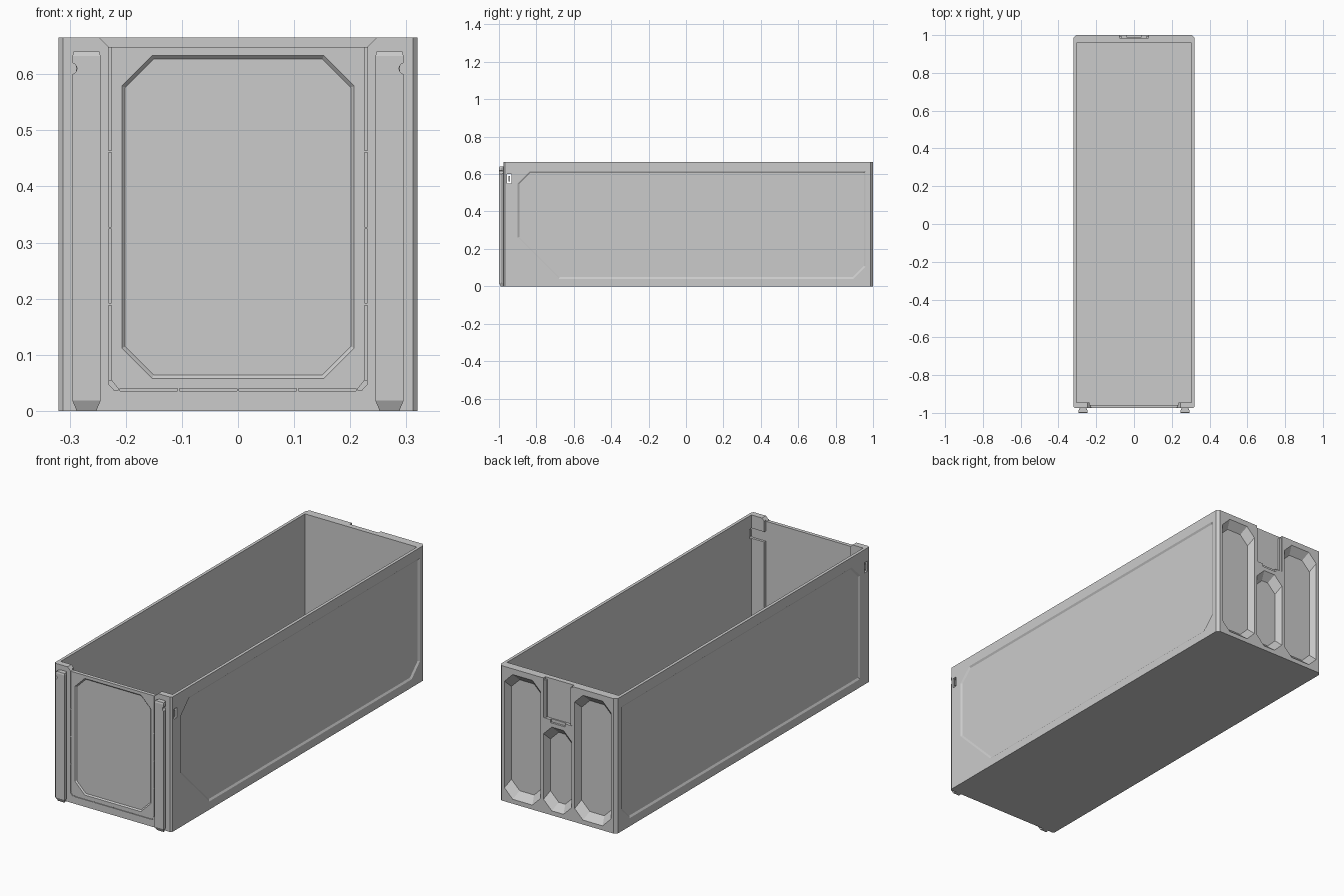
import bpy, bmesh
from mathutils import Vector

if "Cube" in bpy.data.objects:
    bpy.data.objects.remove(bpy.data.objects["Cube"])

H = 0.665          # bin height
W = 0.32           # half width
FRONT, BACK = -0.975, 1.0


def loft(name, rings):
    """Closed solid through a stack of equal-length rings."""
    bm = bmesh.new()
    vs = [[bm.verts.new(p) for p in r] for r in rings]
    n = len(rings[0])
    bm.faces.new(vs[0])
    bm.faces.new(vs[-1])
    for a, b in zip(vs, vs[1:]):
        for i in range(n):
            bm.faces.new((a[i], a[(i + 1) % n], b[(i + 1) % n], b[i]))
    bmesh.ops.recalc_face_normals(bm, faces=bm.faces[:])
    me = bpy.data.meshes.new(name)
    bm.to_mesh(me)
    bm.free()
    ob = bpy.data.objects.new(name, me)
    bpy.context.scene.collection.objects.link(ob)
    return ob


def box(name, x0, x1, y0, y1, z0, z1):
    return loft(name, [[(x0, y0, z), (x1, y0, z), (x1, y1, z), (x0, y1, z)] for z in (z0, z1)])


def octagon(a0, a1, b0, b1, c):
    return [(a0 + c, b0), (a1 - c, b0), (a1, b0 + c), (a1, b1 - c),
            (a1 - c, b1), (a0 + c, b1), (a0, b1 - c), (a0, b0 + c)]


def inset(poly, d):
    """Offset a counter-clockwise convex outline inwards."""
    out = []
    for i, p in enumerate(poly):
        p, q, r = Vector(p), Vector(poly[i - 1]), Vector(poly[(i + 1) % len(poly)])
        e, f = (p - q).normalized(), (r - p).normalized()
        n1, n2 = Vector((-e.y, e.x)), Vector((-f.y, f.x))
        out.append(tuple(p + (n1 + n2) * d / (1 + n1.dot(n2))))
    return out


cutters = []


def recess(place, outer, inner, surf, into, depth):
    """Pocket with sloped walls; place maps (a, b, level) to a 3D point."""
    levels = [(outer, surf - into * 0.01), (outer, surf), (inner, surf + into * depth)]
    cutters.append(loft("cutter", [[place(a, b, s) for a, b in poly] for poly, s in levels]))


def cut_box(*lim):
    cutters.append(box("cutter", *lim))


def on_y(a, b, s):
    return (a, s, b)


def on_x(a, b, s):
    return (s, a, b)


# outer body with bevelled vertical corners
plan = [(-W + .008, FRONT), (W - .008, FRONT), (W, FRONT + .008), (W, BACK - .014),
        (W - .014, BACK), (-W + .014, BACK), (-W, BACK - .014), (-W, FRONT + .008)]
body = loft("bin_body", [[(x, y, z) for x, y in plan] for z in (0, H)])

# hollow interior, thinner front panel between the corner posts
cut_box(-.305, .305, -.945, .958, .02, H + .1)
cut_box(-.235, .235, -.957, -.94, .021, H + .11)

# lowered front edge with sloped ends
notch = [(-.23, .648), (.23, .648), (.262, .68), (-.262, .68)]
cutters.append(loft("cutter", [[(x, y, z) for x, z in notch] for y in (-1.02, -.93)]))

# front octagonal panel
o = octagon(-.207, .207, .058, .633, .054)
recess(on_y, o, inset(o, .006), FRONT, 1, .006)

# seam grooves around the front panel
for s in (-1, 1):
    for z0, z1 in ((.055, .188), (.192, .324), (.328, .46), (.464, .66)):
        x = s * .228
        cut_box(x - .003, x + .003, FRONT - .01, FRONT + .004, z0, z1)
    cx = [(s * .231, .054), (s * .231, .048), (s * .220, .036), (s * .214, .036), (s * .214, .04), (s * .225, .054)]
    cutters.append(loft("cutter", [[(x, y, z) for x, z in cx] for y in (FRONT - .01, FRONT + .004)]))
for i in range(4):
    x = -.212 + i * .106
    cut_box(x + .002, x + .104, FRONT - .01, FRONT + .004, .035, .04)

# side panels
right = [(-.68, .04), (.895, .04), (.96, .105), (.96, .615), (-.835, .615), (-.9, .55), (-.9, .26)]
left = [(-.9, .04), (.895, .04), (.96, .105), (.96, .615), (-.835, .615), (-.9, .55)]
recess(on_x, right, inset(right, .009), W, -1, .006)
recess(on_x, left, inset(left, .009), -W, 1, .006)

# small slots through both sides near the front
cut_box(-.4, .4, -.957, -.933, .55, .60)

# back pockets: two tall, one short
for x0, x1, z1 in ((-.29, -.093, .637), (.093, .29, .637), (-.077, .077, .435)):
    recess(on_y, octagon(x0, x1, .022, z1, .045),
           octagon(x0 + .014, x1 - .014, .055, z1 - .035, .045), BACK, -1, .034)

# back latch slot open at the rim
cut_box(-.078, .078, BACK - .016, BACK + .02, .47, H + .1)
cut_box(-.04, .04, BACK - .01, BACK + .02, .455, .475)

for c in cutters:
    m = body.modifiers.new("cut", 'BOOLEAN')
    m.operation = 'DIFFERENCE'
    m.solver = 'EXACT'
    m.object = c
    bpy.context.view_layer.objects.active = body
    bpy.ops.object.modifier_apply(modifier=m.name)
    bpy.data.objects.remove(c)

for s, side in ((-1, "left"), (1, "right")):
    # dovetail rail with tapered foot, bevelled head and a round detent
    prof = [(-.014, -.97), (.014, -.97), (.025, -.988), (.025, -1), (-.025, -1), (-.025, -.988)]
    rings = []
    for z, k in ((0, .7), (.018, 1), (.632, 1), (.64, .92)):
        rings.append([(s * .27 + x * k, -.97 + (y + .97) * k, z) for x, y in prof])
    rail = loft("front_rail_" + side, rings)
    bpy.ops.mesh.primitive_cylinder_add(vertices=16, radius=.01, depth=.1,
                                        location=(s * .297, -1.028, .61), rotation=(1.5707963, 0, 0))
    hole = bpy.context.object
    m = rail.modifiers.new("detent", 'BOOLEAN')
    m.operation = 'DIFFERENCE'
    m.object = hole
    bpy.context.view_layer.objects.active = rail
    bpy.ops.object.modifier_apply(modifier=m.name)
    bpy.data.objects.remove(hole)

    # bar inside the side slot, lip along the latch slot
    box("slot_bar_" + side, s * .312 - .004, s * .312 + .004, -.949, -.941, .56, .59)
    box("latch_lip_" + side, s * .072 - .005, s * .072 + .005, BACK - .017, BACK - .004, .47, H - .01)
